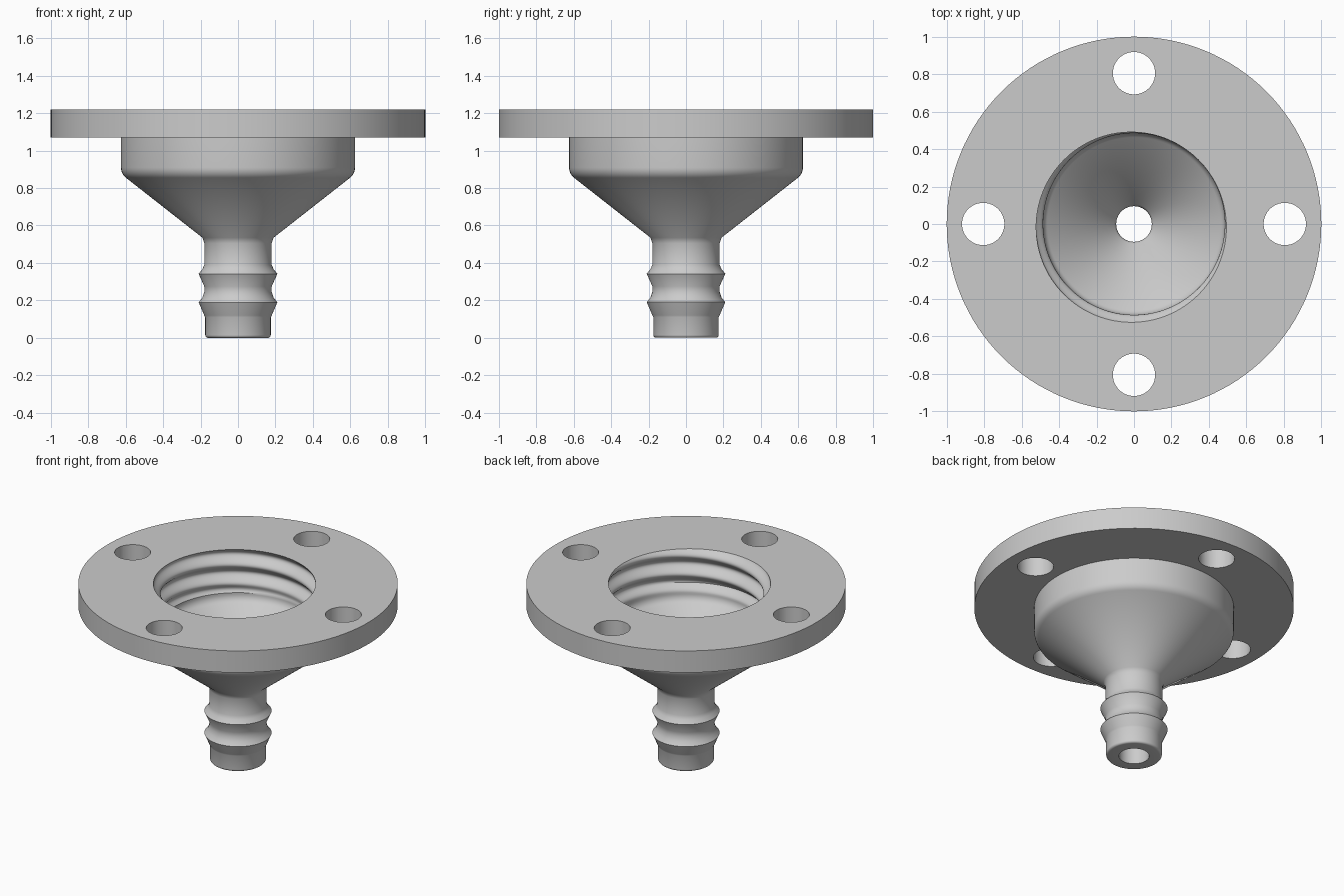
import bpy, bmesh
from math import pi, sin, cos, radians

cube = bpy.data.objects.get("Cube")
if cube:
    bpy.data.objects.remove(cube, do_unlink=True)

SEGMENTS = 128
TOP, PITCH, DEPTH = 1.22, 0.13, 0.045
THREAD_END, THREAD_ROWS, BORE = 0.93, 40, 0.485


def arc(cr, cz, radius, start, end, steps=6):
    """Rounded corner in the profile, as (radius, height) points."""
    angles = [radians(start + (end - start) * i / steps) for i in range(steps + 1)]
    return [(cr + radius * cos(a), cz + radius * sin(a)) for a in angles]


def thread_radius(z, angle):
    """Radius of the threaded wall, with the helical groove fading out at its foot."""
    phase = (z - TOP) / PITCH - (angle - radians(230)) / (2 * pi)
    groove = 0.5 + 0.5 * cos(2 * pi * phase)
    fade = min(1, max(0, (z - THREAD_END) / 0.05))
    return BORE + DEPTH * groove * fade


# Outside: rounded tip, two barbs, cone, rounded cup and flange
outside = [(0.095, 0)]
outside += arc(0.16, 0.015, 0.015, -90, 0, 4)
outside += [(0.175, 0.11), (0.18, 0.12), (0.21, 0.19), (0.19, 0.215), (0.18, 0.245),
            (0.18, 0.275), (0.21, 0.342), (0.19, 0.367), (0.18, 0.39),
            (0.18, 0.505), (0.19, 0.535)]
outside += arc(0.555, 0.91, 0.07, -52, 0)
outside += [(0.625, 1.07), (1, 1.07), (1, TOP)]

# Inside: threaded wall, rounded floor, funnel and bore
thread = [TOP + (THREAD_END - TOP) * i / THREAD_ROWS for i in range(THREAD_ROWS + 1)]
inside = arc(0.425, 0.92, 0.06, 0, -52) + [(0.105, 0.575), (0.095, 0.555)]

rows = [lambda a, r=r, z=z: (r, z) for r, z in outside]
rows += [lambda a, z=z: (thread_radius(z, a), z) for z in thread]
rows += [lambda a, r=r, z=z: (r, z) for r, z in inside]

bm = bmesh.new()
rings = []
for row in rows:
    ring = []
    for i in range(SEGMENTS):
        a = 2 * pi * i / SEGMENTS
        r, z = row(a)
        ring.append(bm.verts.new((r * cos(a), r * sin(a), z)))
    rings.append(ring)
for lower, upper in zip(rings, rings[1:] + rings[:1]):
    for i in range(SEGMENTS):
        j = (i + 1) % SEGMENTS
        bm.faces.new((lower[i], lower[j], upper[j], upper[i]))
bmesh.ops.recalc_face_normals(bm, faces=bm.faces)
mesh = bpy.data.meshes.new("flanged_hose_adapter")
bm.to_mesh(mesh)
bm.free()
adapter = bpy.data.objects.new("flanged_hose_adapter", mesh)
bpy.context.collection.objects.link(adapter)

# Four bolt holes through the flange
bm = bmesh.new()
for i in range(4):
    a = i * pi / 2
    drill = bmesh.ops.create_cone(bm, cap_ends=True, segments=48,
                                  radius1=0.113, radius2=0.113, depth=0.5)
    bmesh.ops.translate(bm, verts=drill["verts"],
                        vec=(0.805 * cos(a), 0.805 * sin(a), 1.15))
cutter_mesh = bpy.data.meshes.new("bolt_hole_cutter")
bm.to_mesh(cutter_mesh)
bm.free()
cutter = bpy.data.objects.new("bolt_hole_cutter", cutter_mesh)
cutter.hide_render = True
bpy.context.collection.objects.link(cutter)

holes = adapter.modifiers.new("bolt_holes", 'BOOLEAN')
holes.operation = 'DIFFERENCE'
holes.solver = 'EXACT'
holes.object = cutter

bpy.ops.object.select_all(action='DESELECT')
adapter.select_set(True)
bpy.context.view_layer.objects.active = adapter
bpy.ops.object.modifier_apply(modifier=holes.name)
bpy.data.objects.remove(cutter, do_unlink=True)
bpy.ops.object.shade_smooth_by_angle(angle=radians(35))
